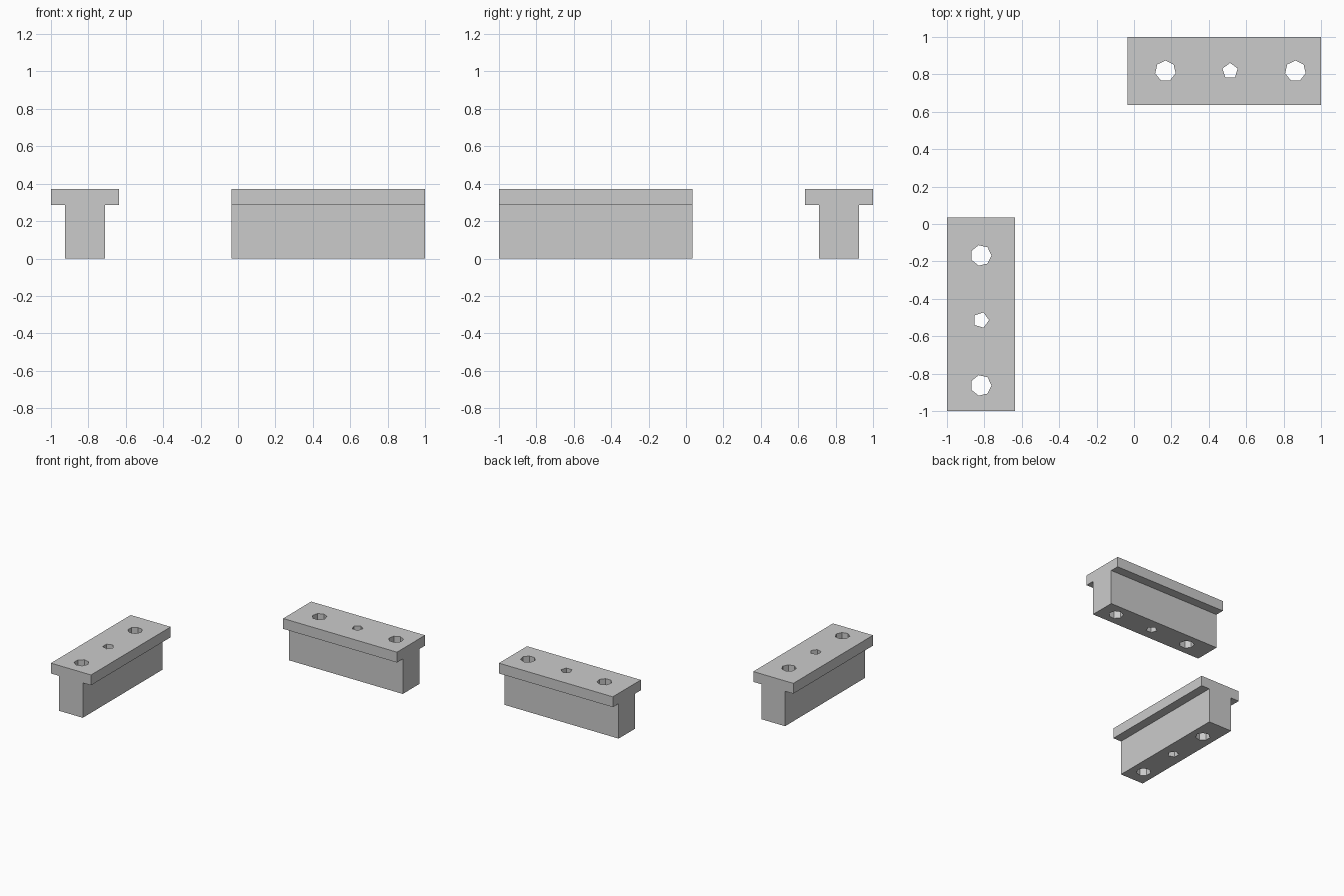
import bpy, bmesh, math
from mathutils import Matrix

if "Cube" in bpy.data.objects:
    bpy.data.objects.remove(bpy.data.objects["Cube"])

LENGTH, TOP = 1.035, 0.372
# T cross-section (across, up)
PROFILE = [(-0.107, 0), (0.107, 0), (0.107, 0.287), (0.182, 0.287),
           (0.182, TOP), (-0.182, TOP), (-0.182, 0.287), (-0.107, 0.287)]
# distance from the far end, radius, number of sides
HOLES = [(0.137, 0.056, 7), (0.486, 0.043, 5), (0.832, 0.056, 7)]


def make_object(name, bm):
    bmesh.ops.recalc_face_normals(bm, faces=bm.faces)
    mesh = bpy.data.meshes.new(name)
    bm.to_mesh(mesh)
    bm.free()
    ob = bpy.data.objects.new(name, mesh)
    bpy.context.collection.objects.link(ob)
    return ob


def prism(bm, points, direction):
    face = bm.faces.new([bm.verts.new(p) for p in points])
    res = bmesh.ops.extrude_face_region(bm, geom=[face], use_keep_orig=True)
    verts = [v for v in res["geom"] if isinstance(v, bmesh.types.BMVert)]
    bmesh.ops.translate(bm, verts=verts, vec=direction)


def t_bar(name, matrix):
    # T-shaped rail, with its +x end at the local origin
    bm = bmesh.new()
    prism(bm, [(-LENGTH, y, z) for y, z in PROFILE], (LENGTH, 0, 0))
    bar = make_object(name, bm)

    # faceted through holes
    bm = bmesh.new()
    for dist, r, n in HOLES:
        ring = [(-dist + r * math.sin(math.tau * i / n),
                 r * math.cos(math.tau * i / n), -0.1) for i in range(n)]
        prism(bm, ring, (0, 0, TOP + 0.2))
    cutter = make_object(name + "_hole_cutter", bm)
    cutter.hide_render = True
    cutter.hide_viewport = True

    mod = bar.modifiers.new("holes", 'BOOLEAN')
    mod.operation = 'DIFFERENCE'
    mod.solver = 'EXACT'
    mod.object = cutter
    bar.matrix_world = matrix
    cutter.matrix_world = matrix


# two identical bars at right angles
t_bar("back_t_bar", Matrix.Translation((1, 0.818, 0)))
t_bar("left_t_bar", Matrix.Translation((-0.818, -1, 0)) @ Matrix.Rotation(-math.pi / 2, 4, 'Z'))
